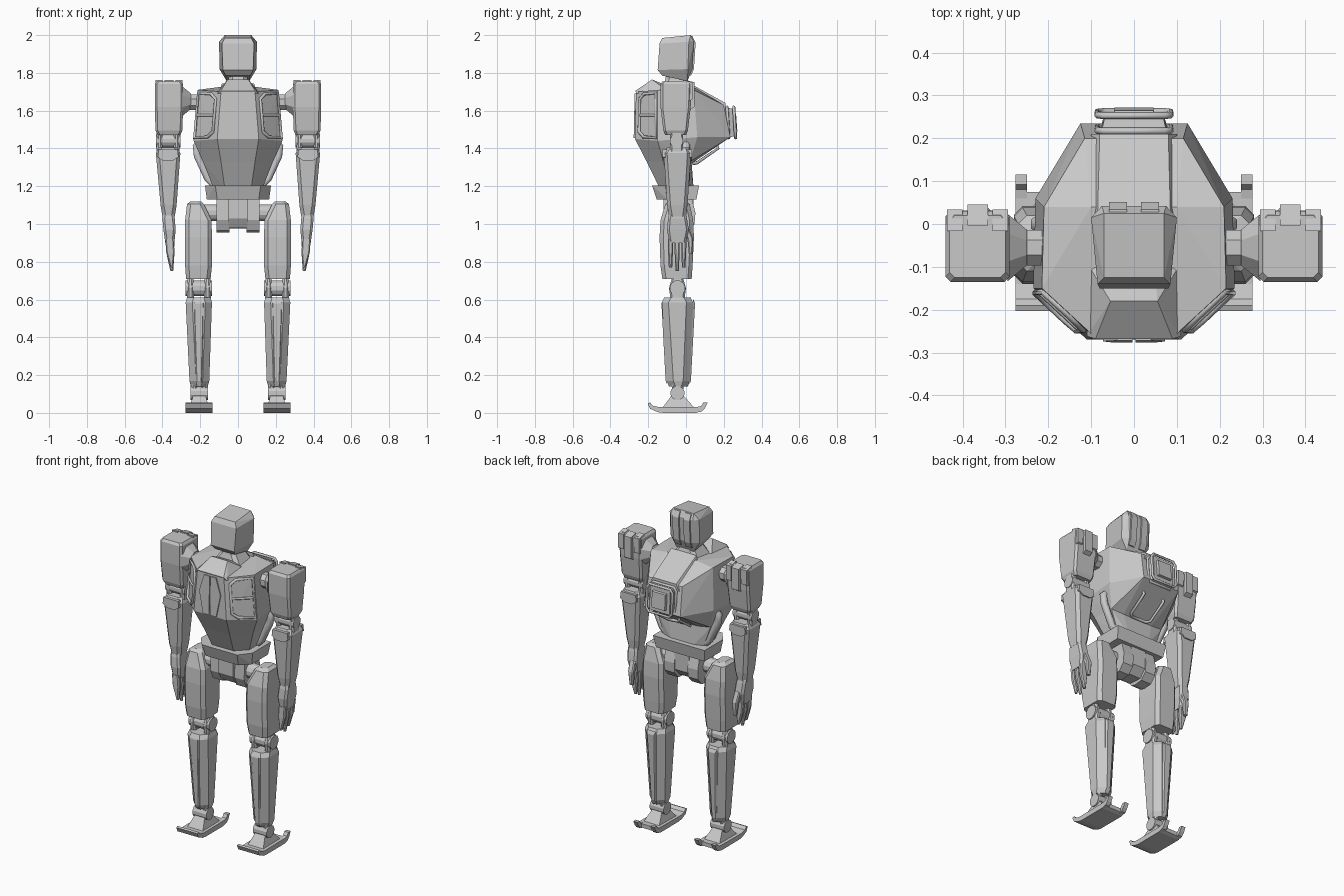
import bpy, bmesh, math
from mathutils import Vector

grey = bpy.data.materials.new("plain grey")
grey.diffuse_color = (0.58, 0.58, 0.58, 1)


def finish(name, bm):
    bmesh.ops.recalc_face_normals(bm, faces=bm.faces)
    me = bpy.data.meshes.new(name)
    bm.to_mesh(me)
    bm.free()
    me.materials.append(grey)
    ob = bpy.data.objects.new(name, me)
    bpy.context.collection.objects.link(ob)
    return ob


def hull(name, pts, mirror=False):
    """Convex block around points, optionally mirrored over x = 0."""
    bm = bmesh.new()
    pts = list(pts) + ([(-x, y, z) for x, y, z in pts] if mirror else [])
    for p in pts:
        bm.verts.new(p)
    res = bmesh.ops.convex_hull(bm, input=bm.verts[:])
    junk = {e for e in res["geom_interior"] + res["geom_unused"] if isinstance(e, bmesh.types.BMVert)}
    bmesh.ops.delete(bm, geom=list(junk), context='VERTS')
    bmesh.ops.dissolve_limit(bm, angle_limit=0.03, verts=bm.verts[:], edges=bm.edges[:])
    return finish(name, bm)


def loft(name, s, sections, c=0.015):
    """Stack of chamfered rectangles (x0, x1, y0, y1, z); s flips the side."""
    bm = bmesh.new()
    rings = []
    for x0, x1, y0, y1, z in sections:
        k = min(c, (x1 - x0) * 0.45, (y1 - y0) * 0.45)
        o = [(x0 + k, y0), (x1 - k, y0), (x1, y0 + k), (x1, y1 - k),
             (x1 - k, y1), (x0 + k, y1), (x0, y1 - k), (x0, y0 + k)]
        rings.append([bm.verts.new((s * x, y, z)) for x, y in o])
    for a, b in zip(rings, rings[1:]):
        for i in range(8):
            j = (i + 1) % 8
            bm.faces.new((a[i], a[j], b[j], b[i]))
    bm.faces.new(rings[0])
    bm.faces.new(rings[-1])
    return finish(name, bm)


def extrude(name, s, x0, x1, profile):
    """Side profile of (y, z) points extruded across x."""
    bm = bmesh.new()
    a = [bm.verts.new((s * x0, y, z)) for y, z in profile]
    b = [bm.verts.new((s * x1, y, z)) for y, z in profile]
    n = len(a)
    for i in range(n):
        bm.faces.new((a[i], a[(i + 1) % n], b[(i + 1) % n], b[i]))
    bm.faces.new(a)
    bm.faces.new(b)
    return finish(name, bm)


def drum(name, s, x0, x1, y, z, r0, r1=None, n=12):
    """Cylinder or cone lying along x."""
    r1 = r0 if r1 is None else r1
    ring = [(math.cos(2 * math.pi * (i + .5) / n), math.sin(2 * math.pi * (i + .5) / n)) for i in range(n)]
    return hull(name, [(s * x, y + r * c, z + r * d) for x, r in ((x0, r0), (x1, r1)) for c, d in ring])


def tube(name, pts, r, cyclic=False):
    cu = bpy.data.curves.new(name, 'CURVE')
    cu.dimensions = '3D'
    cu.bevel_depth, cu.bevel_resolution, cu.use_fill_caps = r, 1, True
    sp = cu.splines.new('POLY')
    sp.points.add(len(pts) - 1)
    for p, q in zip(sp.points, pts):
        p.co = (*q, 1)
    sp.use_cyclic_u = cyclic
    tmp = bpy.data.objects.new(name, cu)
    me = bpy.data.meshes.new_from_object(tmp)
    bpy.data.objects.remove(tmp)
    me.materials.clear()
    me.materials.append(grey)
    bpy.context.collection.objects.link(bpy.data.objects.new(name, me))


# Head and neck
hull("head", [(.07, -.125, 1.985), (.07, .025, 2.0), (.075, .042, 1.965), (.1, .015, 1.965), (.085, -.14, 1.955),
              (.08, -.15, 1.815), (.098, .01, 1.82), (.065, .033, 1.82), (.06, .008, 1.757), (.065, -.125, 1.785)], True)
for s in (1, -1):
    hull("head_back_plate", [(s * x, y + d, z) for x in (.016, .058) for d in (-.03, .006)
                             for y, z in ((.028, 1.995), (.045, 1.96), (.036, 1.82), (.02, 1.785))])
loft("neck", 1, [(-.095, .095, -.13, .03, 1.70), (-.05, .05, -.11, .01, 1.765), (-.05, .05, -.1, .0, 1.81)], .02)

# Torso
waist_ring = [(.09, -.208, 1.33), (.185, -.12, 1.33), (.18, .02, 1.33), (.1, .03, 1.32)]
hull("chest", [(.09, -.265, 1.70), (.215, -.15, 1.71), (.21, .04, 1.71), (.1, .04, 1.725),
               (.11, -.27, 1.45), (.235, -.15, 1.44), (.23, .06, 1.46),
               (.115, .2, 1.63), (.125, .235, 1.46)] + waist_ring, True)
hull("abdomen", waist_ring + [(.07, -.14, 1.19), (.13, -.08, 1.19), (.13, .02, 1.19), (.07, .04, 1.19)], True)
hull("collar", [(.11, -.262, 1.69), (.09, -.268, 1.705), (.055, -.18, 1.765), (.05, -.13, 1.745), (.11, -.09, 1.70)], True)
hull("back_ridge", [(.1, .02, 1.70), (.085, .02, 1.745), (.08, .21, 1.64), (.1, .21, 1.60), (.08, .1, 1.60)], True)
hull("belt", [(x, y, z) for x, y, z in ((.165, -.1, 1.13), (.11, -.155, 1.13), (.165, .055, 1.13),
                                        (.175, -.11, 1.205), (.12, -.18, 1.205), (.175, .07, 1.205))], True)

for s in (1, -1):
    # Breastplate halves
    hull("breastplate", [(s * x, y, z) for d in (0, .02) for x, y, z in
                         ((.003, -.272 + d, 1.69), (.04, -.272 + d, 1.69), (.072, -.274 + d, 1.59),
                          (.045, -.277 + d, 1.455), (.003, -.277 + d, 1.455))])
    # Flank window frames
    q = [Vector(p) for p in ((.09, -.268, 1.70), (.215, -.153, 1.71), (.238, -.153, 1.44), (.11, -.273, 1.45))]

    def on_flank(u, v):
        p = q[0].lerp(q[1], u).lerp(q[3].lerp(q[2], u), v)
        return (s * p.x, p.y, p.z)
    tube("flank_frame", [on_flank(u, v) for u, v in
                         ((.2, .16), (.4, .06), (.95, .06), (.95, .94), (.4, .94), (.2, .84))], .009, True)
    tube("flank_bar", [on_flank(.2, .5), on_flank(.95, .5)], .007)
    # Waist strut
    tube("waist_strut", [(s * .2, .0, 1.43), (s * .222, .0, 1.41), (s * .215, .0, 1.36), (s * .16, .0, 1.24), (s * .13, .0, 1.21)], .022)

# Back vent with two rounded frames and lower handle
hull("vent_block", [(.082, .19, 1.62), (.09, .19, 1.45), (.068, .25, 1.61), (.068, .258, 1.465)], True)
hull("vent_panel", [(.05, .24, 1.59), (.05, .24, 1.485), (.045, .265, 1.585), (.045, .272, 1.49)], True)
outline = [(-.085, .02), (-.07, 0), (.07, 0), (.085, .02), (.085, .145), (.07, .165), (-.07, .165), (-.085, .145)]
for y in (.222, .258):
    tube("vent_frame", [(x, y - .06 * (h - .08), 1.455 + h) for x, h in outline], .008, True)
tube("back_handle", [(-.07, .16, 1.43), (-.07, .17, 1.40), (-.07, .06, 1.325), (-.05, .04, 1.32),
                     (.05, .04, 1.32), (.07, .06, 1.325), (.07, .17, 1.40), (.07, .16, 1.43)], .009)

# Pelvis
extrude("pelvis_core", 1, -.05, .05, [(-.12, 1.14), (-.12, 1.03), (-.09, .98), (.0, .975), (.04, 1.02), (.04, 1.14)])

for s in (1, -1):
    extrude("pelvis_cheek", s, .045, .115, [(-.1, 1.14), (-.105, 1.02), (-.08, .965), (-.05, .955),
                                            (.01, .96), (.045, 1.0), (.05, 1.06), (.03, 1.14)])
    drum("hip_joint", s, .1, .18, -.045, 1.06, .045)

    # Shoulder and upper arm
    drum("shoulder_axle", s, .19, .3, -.055, 1.645, .045, n=8)
    drum("shoulder_cone", s, .25, .295, -.055, 1.65, .045, .085, n=8)
    loft("upper_arm", s, [(.305, .425, -.11, -.0, 1.47), (.295, .437, -.12, .01, 1.495),
                          (.29, .44, -.135, .025, 1.62), (.29, .44, -.135, .03, 1.74), (.30, .43, -.125, .02, 1.755)], .012)
    for x, w, y, low in ((.312, .018, .034, 1.66), (.365, .024, .046, 1.62), (.418, .018, .034, 1.66)):
        hull("upper_arm_tab", [(s * (x + a * w), y + d, z) for a in (-1, 1) for d, z in
                               ((0, 1.75), (-.05, 1.762), (0, low), (-.05, low - .03))])

    # Elbow and forearm
    drum("elbow", s, .305, .435, -.05, 1.44, .036)
    for x in (.325, .415):
        loft("elbow_fork", s, [(x - .016, x + .016, -.085, -.015, 1.38), (x - .016, x + .016, -.085, -.015, 1.49)], .01)
    loft("forearm", s, [(.32, .42, -.1, .015, 1.405), (.305, .435, -.118, .027, 1.375),
                        (.325, .41, -.1, .008, 1.10), (.335, .4, -.09, .0, 1.04)], .018)
    for y0, y1 in ((-.124, -.1), (.008, .032)):
        hull("forearm_collar", [(s * x, y, z) for y in (y0, y1) for x, z in
                                ((.32, 1.395), (.42, 1.395), (.425, 1.355), (.395, 1.335), (.345, 1.335), (.315, 1.355))])

    # Hand with three fingers and a thumb
    loft("palm", s, [(.337, .385, -.09, .0, .90), (.33, .395, -.1, .015, .97), (.335, .40, -.095, .005, 1.03),
                     (.345, .395, -.08, -.01, 1.09)], .012)
    for y, tip in ((-.082, .77), (-.047, .75), (-.012, .77)):
        loft("finger", s, [(.343, .358, y - .009, y + .009, tip), (.336, .38, y - .013, y + .013, .85),
                           (.34, .385, y - .014, y + .014, .92)], .006)
    loft("thumb", s, [(.34, .362, .015, .035, .84), (.335, .37, .008, .038, .92), (.338, .375, -.02, .015, .98)], .006)

    # Thigh
    loft("thigh", s, [(.145, .275, -.125, .03, .71), (.138, .28, -.135, .035, .78), (.138, .28, -.14, .042, .93),
                      (.14, .28, -.135, .038, 1.02), (.18, .27, -.11, .02, 1.105), (.195, .25, -.09, .0, 1.12)], .02)

    # Knee and shin
    drum("knee", s, .137, .277, -.045, .66, .042)
    for x in (.162, .252):
        loft("knee_fork", s, [(x - .018, x + .018, -.08, -.01, .59), (x - .018, x + .018, -.09, .0, .66),
                              (x - .014, x + .014, -.07, -.02, .73)], .01)
    loft("shin", s, [(.16, .25, -.09, .01, .14), (.152, .257, -.102, .02, .17),
                     (.138, .277, -.128, .037, .585), (.145, .27, -.115, .025, .61)], .035)
    for y0, y1, k in ((-.1, -.108, -1), (.018, .026, 1)):
        hull("shin_ridge", [(s * x, y, z) for x, y, z in
                            ((.19, y0, .15), (.222, y0, .15), (.195, y1, .17), (.217, y1, .17),
                             (.178, y0 + k * .02, .60), (.238, y0 + k * .02, .60),
                             (.185, y1 + k * .022, .58), (.23, y1 + k * .022, .58))])

    # Ankle and curled foot
    drum("ankle", s, .158, .252, -.045, .105, .038)
    for x in (.178, .23):
        loft("ankle_fork", s, [(x - .014, x + .014, -.07, -.02, .08), (x - .014, x + .014, -.075, -.01, .15)], .008)
    hull("foot_body", [(s * x, y, z) for x, y, z in
                       ((.15, -.13, .02), (.26, -.13, .02), (.15, .05, .02), (.26, .05, .02), (.175, -.07, .1),
                        (.235, -.07, .1), (.175, -.02, .1), (.235, -.02, .1))])
    extrude("foot_sole", s, .135, .277, [(-.203, .05), (-.19, .022), (-.15, .004), (-.12, 0), (.055, 0), (.075, .008),
                                         (.075, .032), (-.14, .03), (-.175, .038), (-.19, .055)])
    for x in (.135, .25):
        extrude("heel_prong", s, x, x + .027, [(.05, 0), (.085, .008), (.1, .025), (.115, .055), (.092, .055),
                                               (.08, .036), (.05, .03)])
